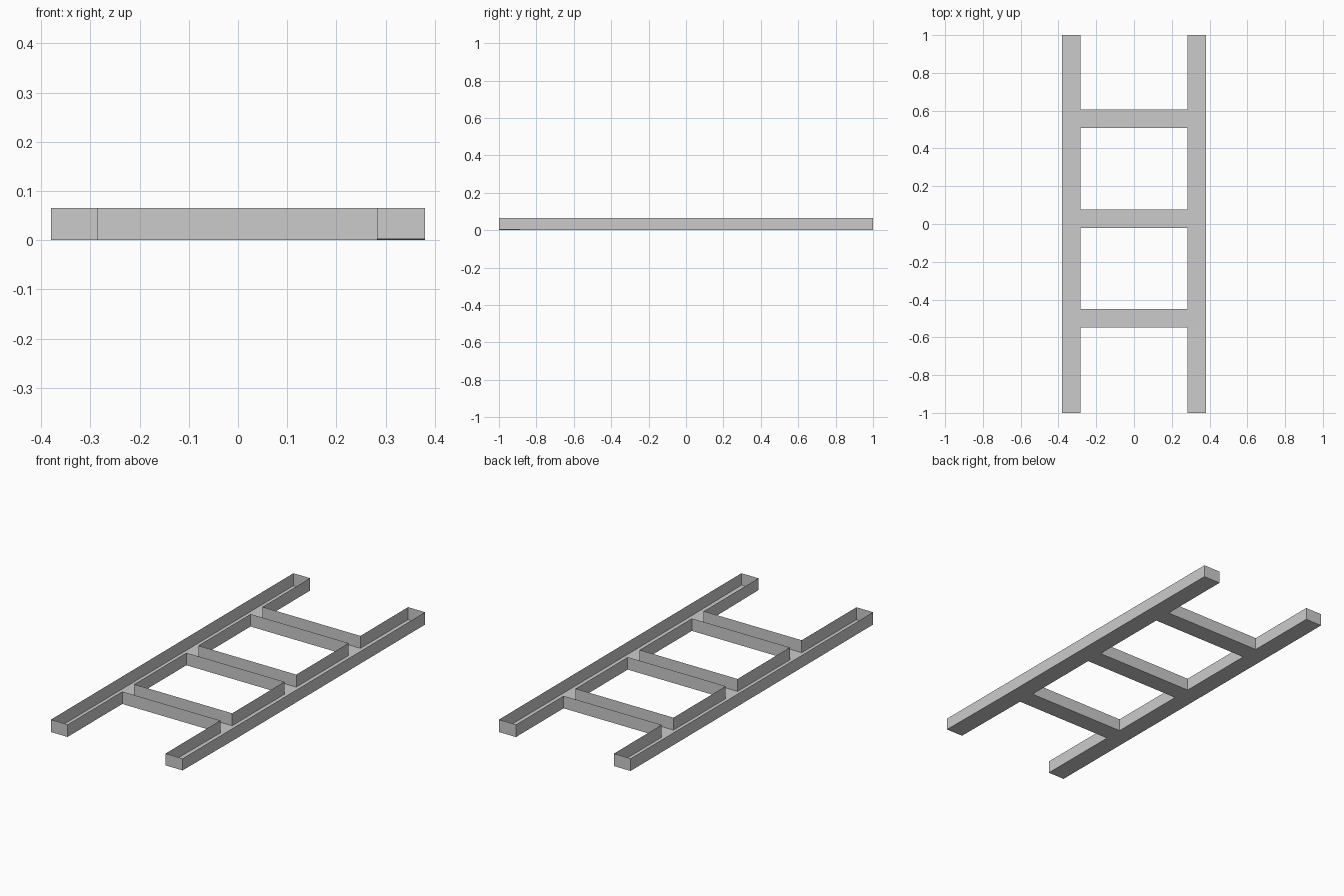
import bpy, bmesh

if "Cube" in bpy.data.objects:
    bpy.data.objects.remove(bpy.data.objects["Cube"])

HEIGHT = 0.065
XS = [-0.38, -0.284, 0.282, 0.38]                                # rail edges
YS = [-1, -0.549, -0.451, -0.02, 0.078, 0.509, 0.607, 1]         # rung edges

bm = bmesh.new()
grid = [[bm.verts.new((x, y, 0)) for y in YS] for x in XS]

# Floor: two full-length rails plus a rung in every second row, facing down
for i in range(3):
    for j in range(len(YS) - 1):
        if i != 1 or j % 2 == 1:
            bm.faces.new((grid[i][j], grid[i][j + 1],
                          grid[i + 1][j + 1], grid[i + 1][j]))

# Thin upright walls around every open edge of the floor; the top stays open
rim = [e for e in bm.edges if e.is_boundary]
walls = bmesh.ops.extrude_edge_only(bm, edges=rim)
for v in walls["geom"]:
    if isinstance(v, bmesh.types.BMVert):
        v.co.z = HEIGHT

# Near end of the right rail sits very slightly higher
for i in (2, 3):
    grid[i][0].co.z = 0.003

bmesh.ops.recalc_face_normals(bm, faces=bm.faces)
if min(bm.faces, key=lambda f: f.calc_center_median().z).normal.z > 0:
    bmesh.ops.reverse_faces(bm, faces=bm.faces)

mesh = bpy.data.meshes.new("ladder_tray")
bm.to_mesh(mesh)
bm.free()
bpy.context.collection.objects.link(bpy.data.objects.new("ladder_tray", mesh))
